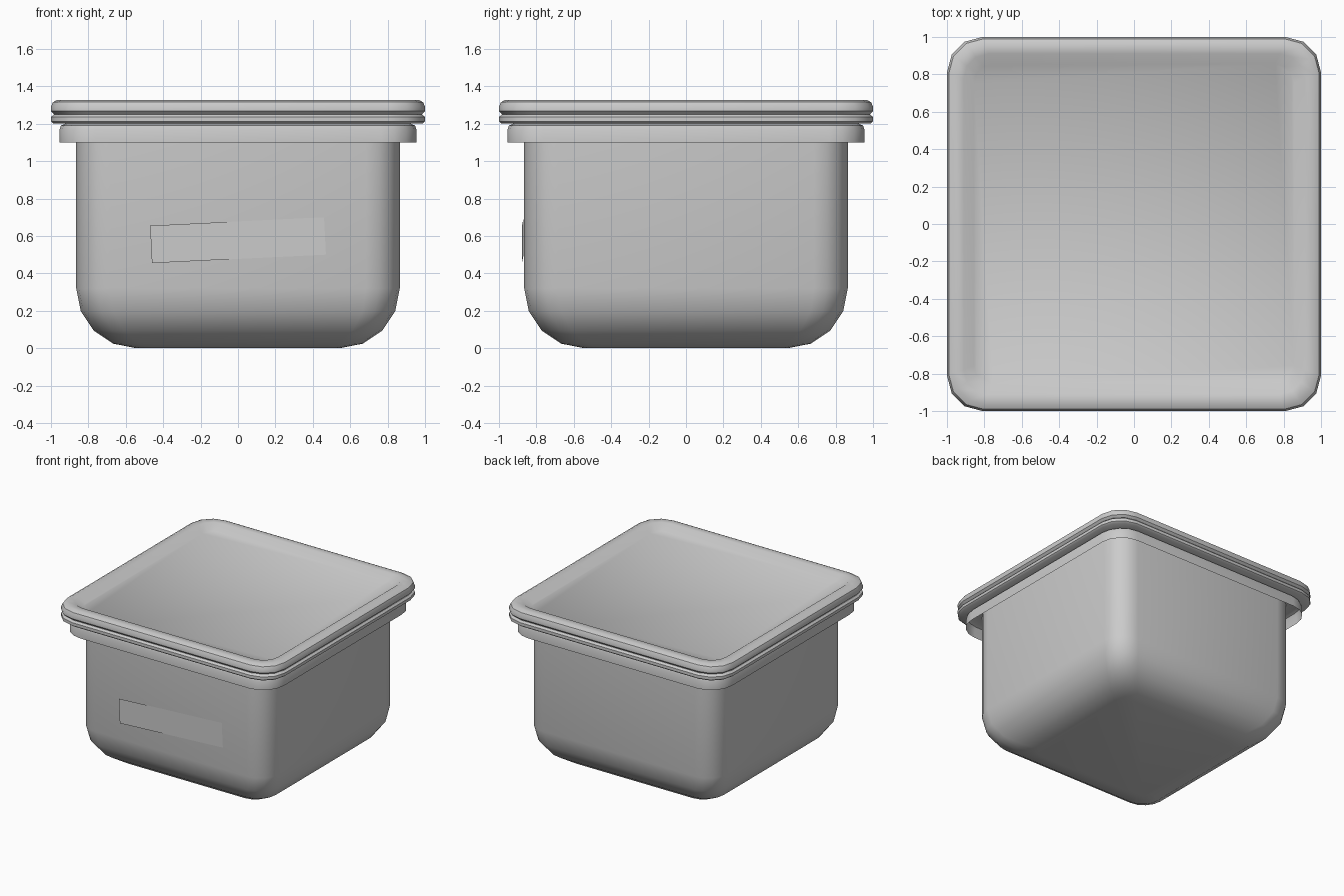
import bpy, bmesh, math

if "Cube" in bpy.data.objects:
    bpy.data.objects.remove(bpy.data.objects["Cube"])


def ring(half, radius, z, segs):
    """Rounded-square outline, counter-clockwise."""
    pts = []
    for q in range(4):
        for i in range(segs + 1):
            a = math.pi / 2 * (q + i / segs)
            sx = 1 if q in (0, 3) else -1
            sy = 1 if q in (0, 1) else -1
            c = half - radius
            pts.append((sx * c + radius * math.cos(a), sy * c + radius * math.sin(a), z))
    return pts


def loft(name, profile, segs, cap_first=False, cap_last=False, angle=40):
    """Skin rounded-square rings given as (half size, corner radius, z)."""
    bm = bmesh.new()
    rings = [[bm.verts.new(p) for p in ring(h, r, z, segs)] for h, r, z in profile]
    n = len(rings[0])
    for a, b in zip(rings, rings[1:]):
        for i in range(n):
            j = (i + 1) % n
            bm.faces.new((a[i], a[j], b[j], b[i]))
    if cap_first:
        bm.faces.new(rings[0][::-1])
    if cap_last:
        bm.faces.new(rings[-1])
    return finish(name, bm, angle)


def finish(name, bm, angle=40):
    me = bpy.data.meshes.new(name)
    bm.to_mesh(me)
    bm.free()
    ob = bpy.data.objects.new(name, me)
    bpy.context.collection.objects.link(ob)
    bpy.ops.object.select_all(action='DESELECT')
    ob.select_set(True)
    bpy.context.view_layer.objects.active = ob
    bpy.ops.object.shade_smooth_by_angle(angle=math.radians(angle))
    return ob


# tub: rounded bottom, straight walls, rolled-over lip
R = 0.32
profile = []
for k in range(5):
    a = math.pi / 2 * k / 4
    h = 0.865 - R + R * math.sin(a)
    profile.append((h, 0.18 * h / 0.865, R - R * math.cos(a)))
profile += [(0.865, 0.18, 1.195), (0.925, 0.18, 1.2), (0.947, 0.19, 1.19),
            (0.955, 0.19, 1.165), (0.955, 0.19, 1.10)]
loft("tub", profile, 4, cap_first=True)

# seal: thin bead under the lid
loft("seal", [(0.86, 0.12, 1.2), (0.985, 0.18, 1.2), (1.0, 0.19, 1.212),
              (1.0, 0.19, 1.236), (0.985, 0.18, 1.25), (0.93, 0.15, 1.25)], 3)

# lid: rounded rim around a sunken panel
loft("lid", [(0.93, 0.15, 1.25), (0.982, 0.18, 1.25), (1.0, 0.19, 1.268),
             (1.0, 0.19, 1.29), (0.99, 0.185, 1.315), (0.965, 0.17, 1.328),
             (0.91, 0.13, 1.328), (0.855, 0.10, 1.285)], 3, cap_last=True)

# label: slightly crooked sticker on the front
bm = bmesh.new()
bm.faces.new([bm.verts.new(p) for p in (
    (-0.46, -0.877, 0.455), (0.47, -0.868, 0.50),
    (0.46, -0.868, 0.70), (-0.47, -0.877, 0.655))])
finish("label", bm)
